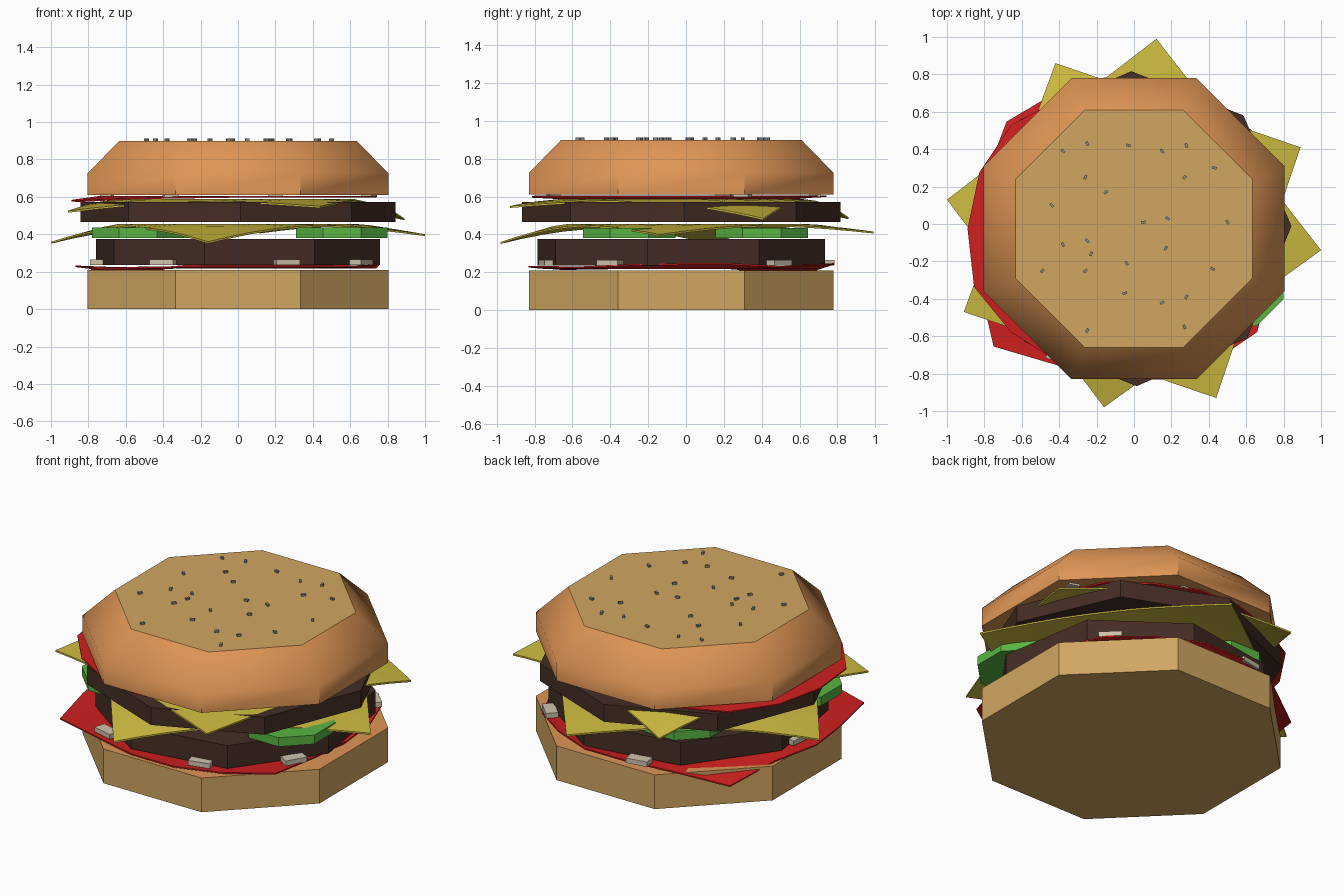
import bpy, bmesh, math, random
from mathutils import Vector, Matrix

if "Cube" in bpy.data.objects:
    bpy.data.objects.remove(bpy.data.objects["Cube"])

random.seed(4)
CY = -0.025                      # stack axis offset in y


def mat(name, r, g, b):
    m = bpy.data.materials.new(name)
    m.diffuse_color = (r, g, b, 1)
    m.use_nodes = True
    m.node_tree.nodes["Principled BSDF"].inputs["Base Color"].default_value = m.diffuse_color
    return m


CRUST = mat("orange crust", 0.73, 0.30, 0.09)
CRUMB = mat("tan crumb", 0.64, 0.38, 0.12)
MEAT = mat("dark brown", 0.058, 0.026, 0.018)
CHEESE = mat("yellow", 0.60, 0.49, 0.05)
SAUCE = mat("red", 0.62, 0.014, 0.014)
GREEN = mat("green", 0.10, 0.46, 0.055)
ONION = mat("pale beige", 0.62, 0.54, 0.42)
SEED = mat("grey seed", 0.25, 0.25, 0.24)


def finish(name, bm, mats, smooth=None, rule=None):
    bmesh.ops.recalc_face_normals(bm, faces=bm.faces)
    bm.normal_update()
    if rule:
        for f in bm.faces:
            f.material_index = rule(f)
    me = bpy.data.meshes.new(name)
    bm.to_mesh(me)
    bm.free()
    ob = bpy.data.objects.new(name, me)
    bpy.context.collection.objects.link(ob)
    for m in mats:
        me.materials.append(m)
    if smooth:
        bpy.ops.object.select_all(action='DESELECT')
        ob.select_set(True)
        bpy.context.view_layer.objects.active = ob
        bpy.ops.object.shade_smooth_by_angle(angle=math.radians(smooth))
    return ob


def prism(name, rings, mats, rot=0, centre=(0, CY), sides=8, smooth=None, rule=None):
    """Stacked polygon rings (radius, z) closed with caps."""
    bm = bmesh.new()
    loops = []
    for r, z in rings:
        ang = [math.radians(rot) + math.tau * i / sides for i in range(sides)]
        loops.append([bm.verts.new((centre[0] + r * math.cos(a), centre[1] + r * math.sin(a), z))
                      for a in ang])
    for lo, hi in zip(loops, loops[1:]):
        for i in range(sides):
            j = (i + 1) % sides
            bm.faces.new((lo[i], lo[j], hi[j], hi[i]))
    bm.faces.new(loops[0][::-1])
    bm.faces.new(loops[-1])
    return finish(name, bm, mats, smooth, rule)


def thicken(bm, t):
    """Turn an open sheet into a thin closed slab by extruding it upwards."""
    ext = bmesh.ops.extrude_face_region(bm, geom=bm.faces[:], use_keep_orig=True)
    for v in ext["geom"]:
        if isinstance(v, bmesh.types.BMVert):
            v.co.z += t


def sauce(name, radii, rim, base, t=0.008):
    """Irregular sheet: flat middle, rim with its own radius and height."""
    bm = bmesh.new()
    n = len(radii)
    c = bm.verts.new((0, CY, base))
    inner, outer = [], []
    for i, r in enumerate(radii):
        a = math.tau * i / n
        d = Vector((math.cos(a), math.sin(a), 0))
        inner.append(bm.verts.new(Vector((0, CY, base)) + d * 0.74))
        outer.append(bm.verts.new(Vector((0, CY, rim[i])) + d * r))
    for i in range(n):
        j = (i + 1) % n
        bm.faces.new((c, inner[i], inner[j]))
        bm.faces.new((inner[i], outer[i], outer[j], inner[j]))
    thicken(bm, t)
    finish(name, bm, [SAUCE], 30)


def cheese(name, corners, base, start=0.66, t=0.01):
    """Square slice between four corners (x, y, z), drooping outside the patty."""
    bm = bmesh.new()
    bmesh.ops.create_grid(bm, x_segments=10, y_segments=10, size=1)
    a, b, c, d = [Vector(p) for p in corners]
    for v in bm.verts:
        u, w = (v.co.x + 1) / 2, (v.co.y + 1) / 2
        p = (a * (1 - u) + b * u) * (1 - w) + (d * (1 - u) + c * u) * w
        near = min((a, b, c, d), key=lambda q: (q.xy - p.xy).length)
        k = max(0, (p.xy.length - start) / (near.xy.length - start))
        v.co = (p.x, p.y, base + (near.z - base) * k)
    thicken(bm, t)
    finish(name, bm, [CHEESE], 40)


# buns: crumb on the cut/bottom look, crust on the domed faces
prism("bottom_bun", [(0.871, 0.0), (0.871, 0.21)], [CRUMB, CRUST], 22.5,
      rule=lambda f: int(f.normal.z > 0.9))
prism("top_bun", [(0.871, 0.61), (0.871, 0.725), (0.687, 0.9)], [CRUST, CRUMB], 22.5,
      smooth=44.6, rule=lambda f: int(f.normal.z > 0.9))

# patties
prism("lower_patty", [(0.78, 0.235), (0.78, 0.375)], [MEAT], 31.7)
prism("upper_patty", [(0.842, 0.465), (0.842, 0.572)], [MEAT], 1)

# sauce sheets
low_r = [.76, .78, .82, .80, .82, .82, .84, .89, .84, .87, .88, .98, .84, .82, .82, .83, .86, .78]
low_z = [.24, .24, .225, .235, .24, .24, .215, .14, .215, .225, .22, .212, .22, .225, .225, .225, .222, .235]
sauce("lower_sauce", low_r, low_z, 0.218)
top_r = [.74, .76, .78, .76, .78, .78, .80, .86, .88, .89, .91, .86, .82, .80, .78, .76, .76, .75]
top_z = [.598 - max(0, r - 0.78) * 0.2 for r in top_r]
sauce("upper_sauce", top_r, top_z, 0.597)

# cheese slices
cheese("lower_cheese", [(1, -.14, .39), (.12, .99, .405), (-1, .13, .35), (-.16, -.98, .35)], 0.446)
cheese("upper_cheese", [(.89, .41, .475), (-.42, .86, .48), (-.91, -.47, .515), (.44, -.93, .54)], 0.578)

# pickle slices
for i, c in enumerate([(-.535, -.30), (.555, -.30), (-.27, .40)]):
    prism(f"pickle_{i + 1}", [(0.265, 0.38), (0.265, 0.435)], [GREEN], 22.5, c)


def boxes(name, items, size, material):
    """Several small boxes (x, y, z, turn in degrees) in one object."""
    bm = bmesh.new()
    for x, y, z, turn in items:
        m = (Matrix.Translation((x, y, z)) @ Matrix.Rotation(math.radians(turn), 4, 'Z')
             @ Matrix.Diagonal((*size, 1)))
        bmesh.ops.create_cube(bm, size=1, matrix=m)
    finish(name, bm, [material])


# chopped onion
boxes("lower_onion", [(.26, -.73, .25, 15), (.66, -.40, .25, 60), (.58, .49, .25, -45),
                      (-.40, -.70, .25, -15), (-.75, 0, .25, 85), (-.2, .74, .25, 10)],
      (0.13, 0.07, 0.03), ONION)
boxes("upper_onion", [(-.36, -.70, .606, 10), (.70, .30, .606, 70), (-.70, .2, .606, 80),
                      (.2, .68, .606, 0)], (0.08, 0.06, 0.014), ONION)

# sesame seeds
spots = [(-.38, .39), (-.25, .43), (-.03, .42), (.15, .39), (.28, .42), (.43, .30), (-.26, .25),
         (.27, .25), (-.15, .17), (-.44, .10), (.05, .01), (.18, .03), (.50, .01), (-.38, -.11),
         (-.25, -.09), (-.23, -.16), (.17, -.13), (-.49, -.25), (-.26, -.25), (-.04, -.21),
         (.42, -.24), (-.05, -.37), (.15, -.42), (.28, -.39), (-.25, -.57), (.27, -.55)]
boxes("sesame_seeds", [(x, y, .905, random.uniform(-80, 80)) for x, y in spots],
      (0.024, 0.014, 0.014), SEED)
